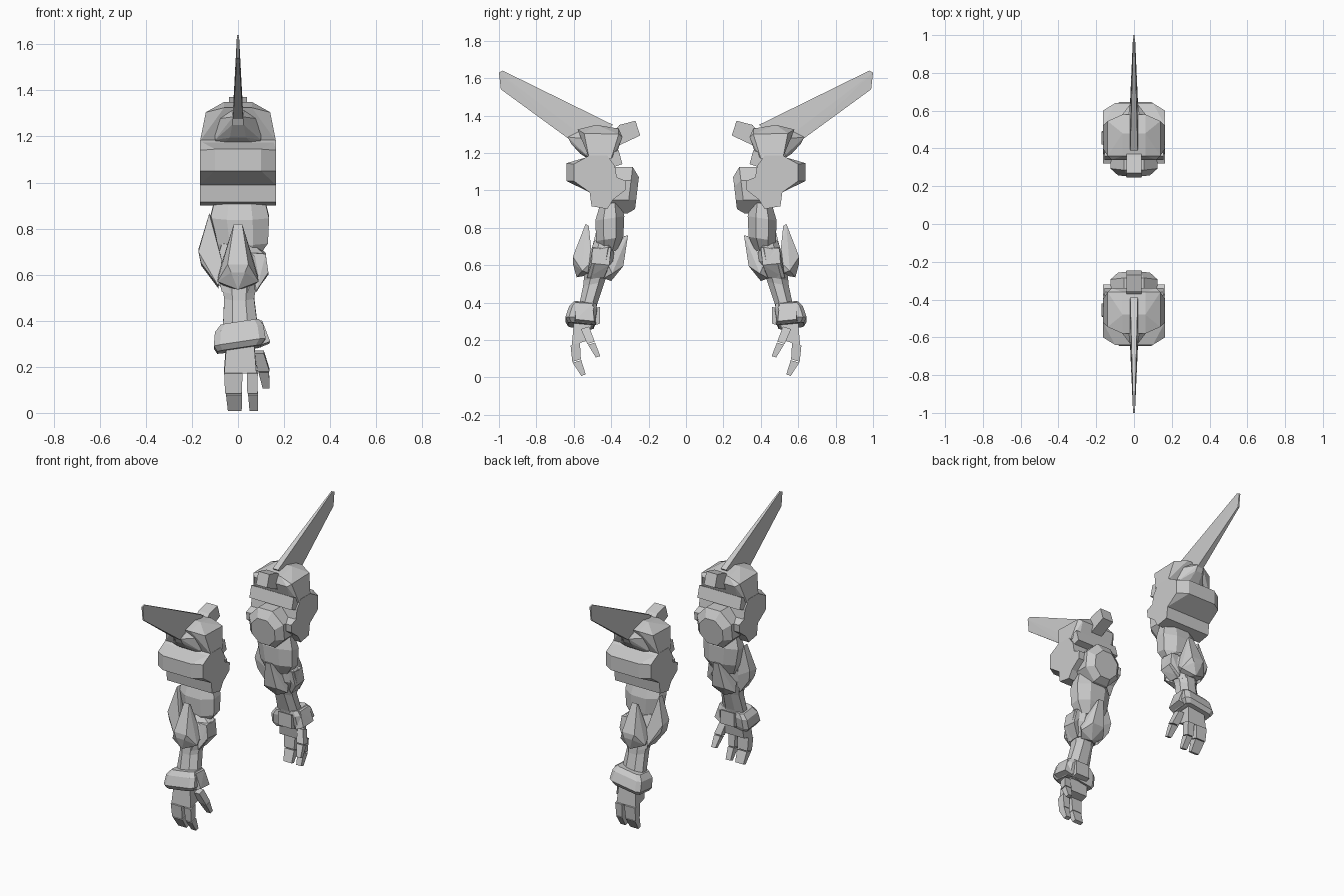
import bpy, bmesh

grey = bpy.data.materials.new("plain_grey")
grey.diffuse_color = (0.6, 0.6, 0.6, 1)


def finish(name, bm):
    """Make the part and mirror it to the opposite arm."""
    bmesh.ops.recalc_face_normals(bm, faces=bm.faces)
    me = bpy.data.meshes.new(name)
    bm.to_mesh(me)
    bm.free()
    me.materials.append(grey)
    ob = bpy.data.objects.new(name, me)
    bpy.context.collection.objects.link(ob)
    mod = ob.modifiers.new("other_arm", 'MIRROR')
    mod.use_axis = (False, True, False)
    mod.use_mirror_merge = False
    return ob


def hull(name, pts, sym=True):
    """Convex faceted part; sym repeats the points on the other x side."""
    bm = bmesh.new()
    allp = set(pts)
    if sym:
        allp |= {(-x, y, z) for x, y, z in pts}
    for p in sorted(allp):
        bm.verts.new(p)
    r = bmesh.ops.convex_hull(bm, input=bm.verts[:])
    junk = {v for v in r["geom_interior"] if isinstance(v, bmesh.types.BMVert)}
    bmesh.ops.delete(bm, geom=list(junk), context='VERTS')
    bmesh.ops.dissolve_limit(bm, angle_limit=0.03, verts=bm.verts[:], edges=bm.edges[:])
    return finish(name, bm)


def prism(name, prof, hx):
    """Side profile (y, z) extruded across x."""
    bm = bmesh.new()
    a, b = [[bm.verts.new((s * hx, y, z)) for y, z in prof] for s in (-1, 1)]
    bm.faces.new(a)
    bm.faces.new(b)
    n = len(prof)
    for i in range(n):
        bm.faces.new((a[i], a[(i + 1) % n], b[(i + 1) % n], b[i]))
    return finish(name, bm)


def loft(name, rings, slope=0.0, tilt=0.0, c=0.28):
    """Chamfered rectangular rings (x0, x1, y0, y1, z) joined in sequence."""
    bm = bmesh.new()
    loops = []
    for x0, x1, y0, y1, z in rings:
        dx, dy, yc = (x1 - x0) * c, (y1 - y0) * c, (y0 + y1) / 2
        pts = [(x0 + dx, y0), (x1 - dx, y0), (x1, y0 + dy), (x1, y1 - dy),
               (x1 - dx, y1), (x0 + dx, y1), (x0, y1 - dy), (x0, y0 + dy)]
        loops.append([bm.verts.new((x, y, z + slope * (y - yc) + tilt * x)) for x, y in pts])
    bm.faces.new(loops[0])
    bm.faces.new(loops[-1])
    for p, q in zip(loops, loops[1:]):
        for i in range(8):
            bm.faces.new((p[i], p[(i + 1) % 8], q[(i + 1) % 8], q[i]))
    return finish(name, bm)


def block(name, top, tsize, bot, bsize):
    """Tapered box between two centres, sizes are half (x, y)."""
    hull(name, [(c[0] + sx * s[0], c[1] + sy * s[1], c[2] + sy * s[1] * 0.3)
                for c, s in ((top, tsize), (bot, bsize))
                for sx in (-1, 1) for sy in (-1, 1)], sym=False)


# --- shoulder ---
hull("shoulder_blade", [(.005, -1, 1.63), (.004, -.98, 1.64), (.005, -.99, 1.54),
                        (.022, -.62, 1.27), (.02, -.39, 1.35), (.025, -.5, 1.25)])
hull("blade_socket", [(.022, -.632, 1.285), (.025, -.615, 1.25), (.035, -.565, 1.195),
                      (.03, -.53, 1.335), (.1, -.53, 1.275), (.1, -.53, 1.185),
                      (.08, -.5, 1.155), (0, -.5, 1.345), (.08, -.42, 1.2)])
hull("shoulder_cap", [(.165, -.52, 1.18), (.165, -.4, 1.17), (.14, -.545, 1.305),
                      (.14, -.36, 1.3), (.06, -.58, 1.325), (.06, -.48, 1.35),
                      (.06, -.36, 1.33), (.12, -.34, 1.285), (.12, -.37, 1.2)])
prism("shoulder_plate", [(-.52, 1.185), (-.6, 1.14), (-.6, 1.05), (-.515, .99), (-.505, .915),
                         (-.42, .9), (-.39, .95), (-.325, 1.0), (-.32, 1.05), (-.37, 1.07),
                         (-.38, 1.13), (-.42, 1.185)], .165)
hull("shoulder_bulge", [(.165, -.52, 1.18), (.165, -.6, 1.14), (.165, -.6, 1.05),
                        (.165, -.515, .99), (.1, -.64, 1.145), (.1, -.64, 1.05), (0, -.64, 1.06)])
hull("top_block", [(.04, -.355, 1.35), (.04, -.27, 1.372), (.04, -.245, 1.293),
                   (.04, -.38, 1.23), (.04, -.42, 1.28)])
hull("inner_ledge", [(.155, -.43, 1.19), (.155, -.36, 1.215), (.155, -.34, 1.14), (.155, -.4, 1.12)])

# --- round joint on the inner side ---
joint = []
for y, r, zc in ((-.262, .085, .985), (-.3, .125, 1.0), (-.4, .125, 1.0)):
    for k, m in ((1, .414), (.414, 1)):
        for s in (-1, 1):
            z = zc + s * m * r
            joint.append((k * r, y - (zc - z) * .12, z))
hull("shoulder_joint", joint)

# --- arm ---
loft("upper_arm", [(-.1, .115, -.46, -.35, .93), (-.12, .135, -.485, -.33, .85),
                   (-.1, .13, -.48, -.335, .74), (-.07, .08, -.46, -.37, .67)], slope=.15)
loft("elbow", [(-.07, .06, -.49, -.385, .74), (-.085, .12, -.51, -.38, .69),
               (-.09, .13, -.53, -.39, .61), (-.07, .08, -.545, -.42, .53)], slope=.2)
loft("forearm", [(-.075, .085, -.54, -.4, .6), (-.06, .07, -.55, -.435, .5),
                 (-.065, .085, -.575, -.475, .38), (-.06, .08, -.59, -.49, .32)], slope=.2)

# --- pointed elbow guards ---
hull("outer_guard", [(.018, -.537, .82), (.018, -.52, .81), (.045, -.605, .645), (.03, -.605, .61),
                     (.09, -.555, .57), (.08, -.5, .62), (0, -.585, .535), (.06, -.5, .55)])
hull("inner_guard", [(.018, -.31, .76), (.018, -.33, .755), (.045, -.335, .595),
                     (.085, -.395, .555), (.075, -.42, .61), (0, -.40, .515), (.05, -.44, .53)])
hull("side_guard", [(-.125, -.425, .865), (-.125, -.46, .865), (-.115, -.44, .85),
                    (-.172, -.42, .71), (-.172, -.49, .7), (-.16, -.49, .65), (-.16, -.43, .64),
                    (-.085, -.53, .55), (-.085, -.44, .54), (-.07, -.42, .65), (-.07, -.51, .66)],
     sym=False)
hull("elbow_plate", [(x, y, z) for x, y, z in (
    (.05, -.5, .695), (.05, -.4, .69), (.12, -.5, .69), (.115, -.4, .695), (.132, -.505, .61),
    (.132, -.41, .6), (.08, -.53, .53), (.08, -.44, .53), (.05, -.48, .55))], sym=False)

# --- wrist cuff and hand ---
loft("wrist_cuff", [(-.075, .09, -.6, -.48, .39), (-.1, .11, -.625, -.475, .36),
                    (-.105, .12, -.645, -.485, .3), (-.09, .1, -.63, -.495, .275)],
     slope=-.1, tilt=.15, c=.12)
hull("cuff_plate", [(.08, -.58, .405), (.08, -.5, .4), (.105, -.59, .4), (.105, -.5, .395),
                    (.14, -.59, .31), (.135, -.49, .3), (.085, -.6, .29), (.085, -.48, .28)], sym=False)
block("cuff_tab", (0.02, -.485, .37), (.05, .025), (0.02, -.485, .28), (.05, .025))
block("palm", (.01, -.55, .31), (.06, .05), (.01, -.565, .185), (.07, .045))

for name, x, w in (("wide_finger", -.02, .04), ("slim_finger", .062, .024)):
    block(name + "_base", (x, -.592, .178), (w, .025), (x, -.585, .09), (w * .9, .023))
    block(name + "_tip", (x + .003, -.583, .085), (w * .88, .023), (x + .006, -.548, .012), (w * .75, .012))
block("thumb_base", (.09, -.54, .265), (.022, .022), (.112, -.508, .185), (.025, .02))
block("thumb_tip", (.112, -.505, .18), (.023, .019), (.122, -.47, .11), (.015, .012))
